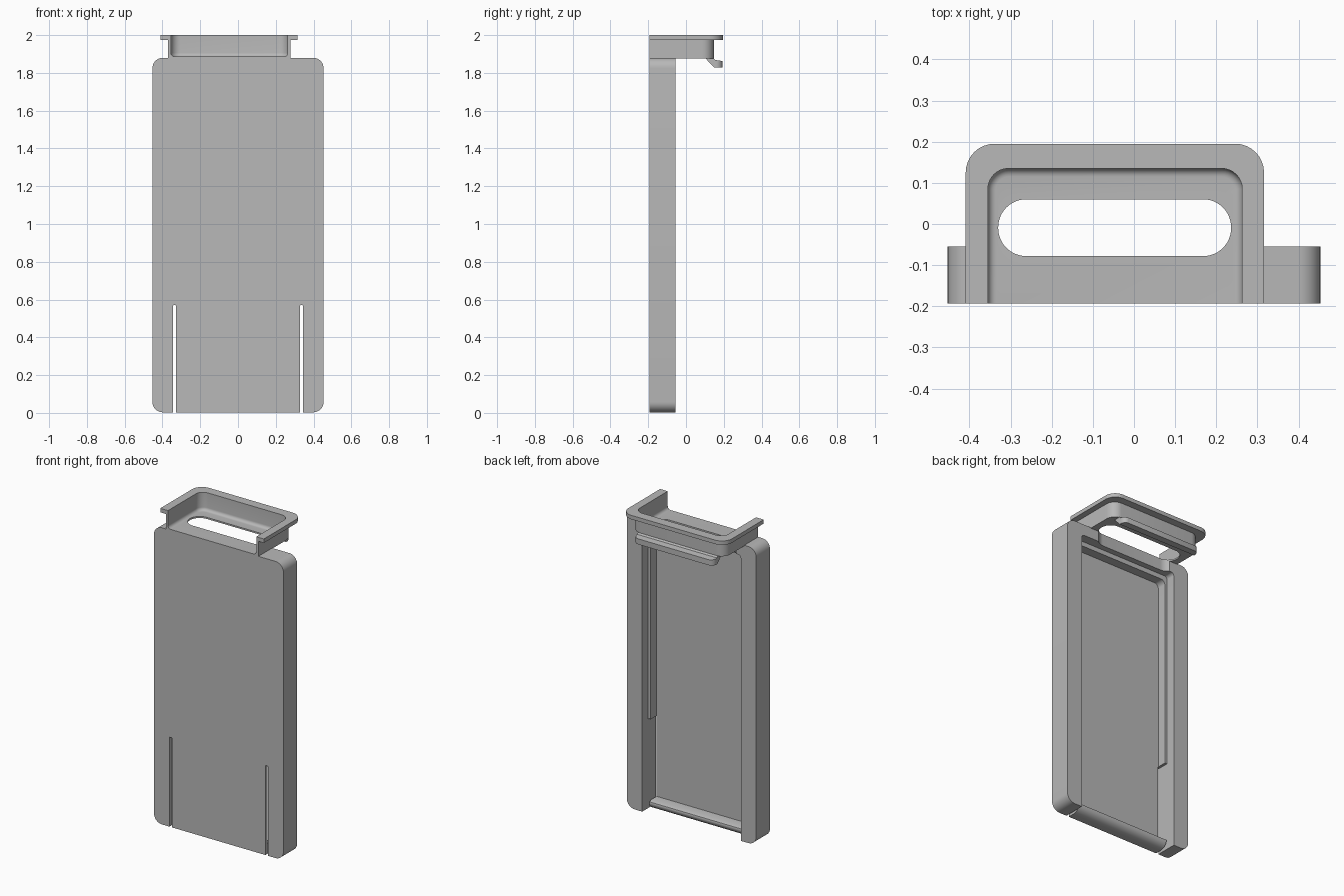
import bpy, bmesh
from math import sin, cos, pi, radians

cube = bpy.data.objects.get("Cube")
if cube:
    bpy.data.objects.remove(cube, do_unlink=True)

grey = bpy.data.materials.new("plain_grey")
grey.use_nodes = True
tone = (0.48, 0.48, 0.48, 1)
grey.diffuse_color = tone
grey.node_tree.nodes["Principled BSDF"].inputs["Base Color"].default_value = tone


def rounded(x0, x1, y0, y1, r_low, r_high, n=8):
    """Rounded rectangle, with one radius for the low and one for the high corners."""
    pts = []
    for sx, sy, a in ((1, 1, 0), (-1, 1, 90), (-1, -1, 180), (1, -1, 270)):
        r = r_high if sy > 0 else r_low
        cx = x1 - r if sx > 0 else x0 + r
        cy = y1 - r if sy > 0 else y0 + r
        steps = n if r > 0 else 0
        for i in range(steps + 1):
            t = radians(a + 90 * i / max(steps, 1))
            pts.append((cx + r * cos(t), cy + r * sin(t)))
    return pts


def loft(name, rings, axis):
    """Join equal outlines, each given as (outline, level), along one axis."""
    place = {"x": lambda p, d: (d, p[0], p[1]),
             "y": lambda p, d: (p[0], d, p[1]),
             "z": lambda p, d: (p[0], p[1], d)}[axis]
    bm = bmesh.new()
    loops = [[bm.verts.new(place(p, d)) for p in pts] for pts, d in rings]
    n = len(loops[0])
    for a, b in zip(loops, loops[1:]):
        for i in range(n):
            j = (i + 1) % n
            bm.faces.new((a[i], a[j], b[j], b[i]))
    bm.faces.new(loops[0][::-1])
    bm.faces.new(loops[-1])
    bmesh.ops.recalc_face_normals(bm, faces=bm.faces)
    mesh = bpy.data.meshes.new(name)
    bm.to_mesh(mesh)
    bm.free()
    mesh.materials.append(grey)
    ob = bpy.data.objects.new(name, mesh)
    bpy.context.collection.objects.link(ob)
    return ob


def prism(name, pts, lo, hi, axis):
    return loft(name, [(pts, lo), (pts, hi)], axis)


def boolean(ob, tools, operation="DIFFERENCE"):
    bpy.context.view_layer.objects.active = ob
    for tool in tools:
        mod = ob.modifiers.new("boolean", "BOOLEAN")
        mod.operation = operation
        mod.solver = "EXACT"
        mod.object = tool
        bpy.ops.object.modifier_apply(modifier=mod.name)


FRONT, BACK, TOP = -0.193, -0.055, 1.88
helpers = []


def cutter(*args):
    ob = prism(*args)
    ob.hide_render = True
    helpers.append(ob)
    return ob


# Tray with a stepped pocket, open at the bottom
tray = prism("tray", rounded(-0.453, 0.453, 0.003, TOP, 0.055, 0.055), FRONT, BACK, "y")
wide = cutter("wide_pocket", rounded(-0.345, 0.345, -0.1, 1.81, 0, 0.02), -0.115, 0, "y")
deep = cutter("deep_pocket", rounded(-0.328, 0.328, -0.1, 1.78, 0, 0.03), -0.173, 0, "y")
slots = [cutter("slot", rounded(s * 0.336 - 0.009, s * 0.336 + 0.009, -0.1, 0.57, 0, 0.004),
                -0.3, 0.1, "y") for s in (-1, 1)]
hole = cutter("finger_hole", rounded(-0.33, 0.236, -0.078, 0.06, 0.068, 0.068, 12), 1.79, 2.2, "z")
boolean(tray, [wide, deep, *slots, hole])

# Rolled lip on the springy flap between the slots
profile = [(FRONT + 0.002, 0.003), (FRONT + 0.002, 0.06), (-0.12, 0.06), (-0.102, 0.052)]
profile += [(-0.155 + 0.055 * cos(t), 0.045 - 0.042 * sin(t))
            for t in [pi / 2 * i / 8 for i in range(9)]]
lip = prism("bottom_lip", profile, -0.327, 0.327, "x")

# Mouth: basin and flange around a hollow that opens to the front
basin = prism("mouth", rounded(-0.37, 0.278, FRONT, 0.147, 0, 0.06), 1.876, 1.98, "z")
flange = cutter("flange", rounded(-0.409, 0.316, FRONT, 0.195, 0, 0.07), 1.975, 2.0, "z")
boolean(basin, [flange], "UNION")
rings = []
for i in range(7):
    t = pi / 2 * i / 6
    inset = 0.02 * (1 - sin(t))
    rings.append((rounded(-0.355 + inset, 0.263 - inset, -0.4, 0.135 - inset, 0, 0.05 - inset),
                  1.906 - 0.02 * cos(t)))
rings.append((rings[-1][0], 2.1))
hollow = loft("hollow", rings, "z")
hollow.hide_render = True
helpers.append(hollow)
boolean(basin, [hollow, hole])

# Hook under the back of the mouth
hook_side = [(0.10, 1.88), (0.15, 1.828), (0.193, 1.828), (0.193, 1.863),
             (0.155, 1.868), (0.145, 1.88)]
hook = prism("back_hook", hook_side, -0.325, 0.233, "x")
rounding = cutter("hook_rounding", rounded(-0.325, 0.233, 0, 0.194, 0, 0.035), 1.7, 2, "z")
boolean(hook, [rounding], "INTERSECT")

for ob in helpers:
    bpy.data.objects.remove(ob, do_unlink=True)

# Smooth the fillets, keep the edges sharp
bpy.ops.object.select_all(action="DESELECT")
for ob in (tray, lip, basin, hook):
    ob.select_set(True)
    bpy.context.view_layer.objects.active = ob
bpy.ops.object.shade_smooth_by_angle(angle=radians(30))
